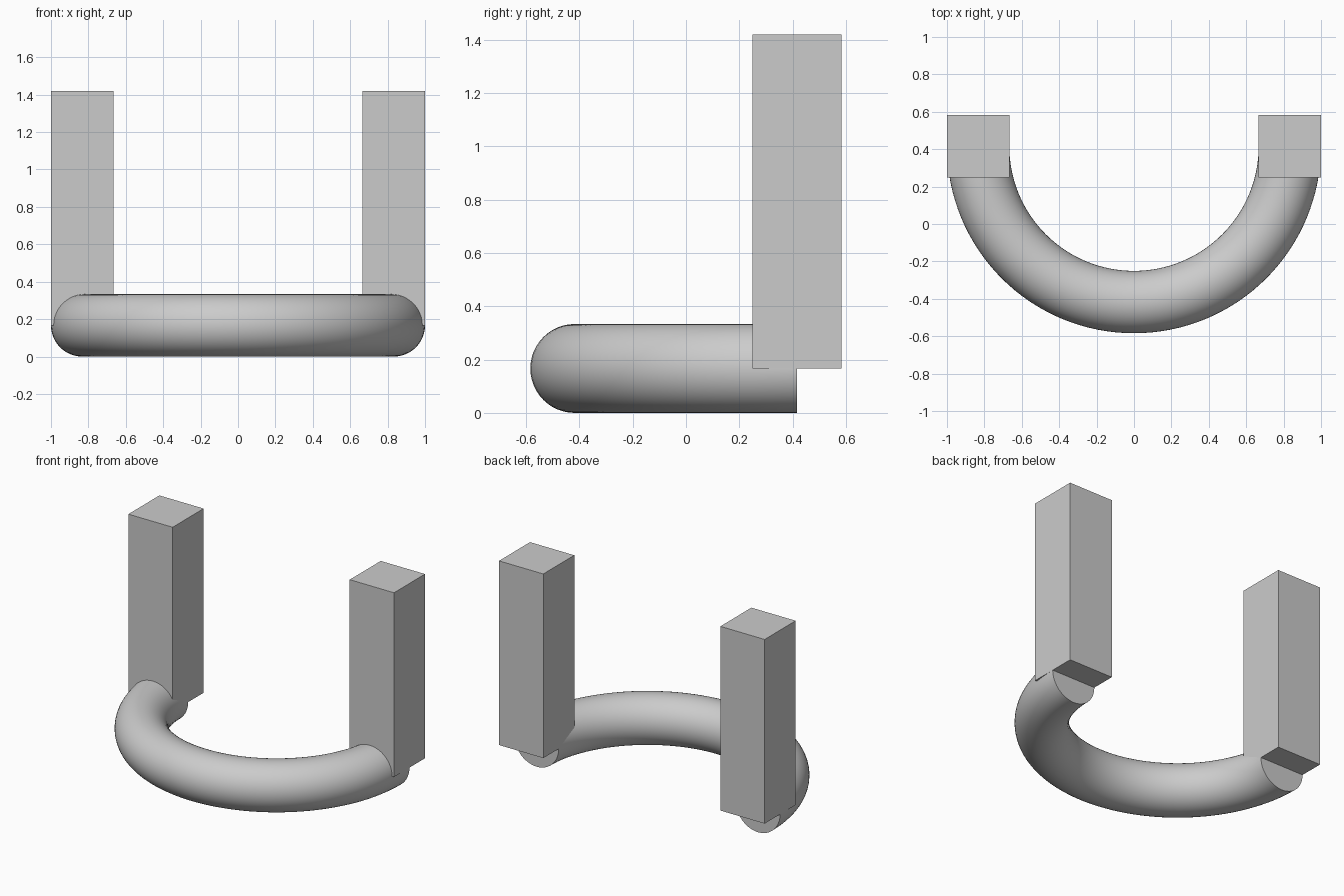
import bpy, bmesh, math
from mathutils import Vector, Matrix

cube = bpy.data.objects.get("Cube")
if cube:
    bpy.data.objects.remove(cube, do_unlink=True)

TUBE = 1 / 6          # tube radius, also half the post width
RING = 1 - TUBE       # radius of the bend
BACK = 0.416          # y of the post centres and tube ends
TOP = 1.42

grey = bpy.data.materials.new("plain grey")
grey.use_nodes = True
colour = (0.6, 0.6, 0.6, 1)
grey.diffuse_color = colour
grey.node_tree.nodes["Principled BSDF"].inputs["Base Color"].default_value = colour


def add_object(name, bm):
    bmesh.ops.recalc_face_normals(bm, faces=bm.faces)
    mesh = bpy.data.meshes.new(name)
    bm.to_mesh(mesh)
    bm.free()
    mesh.materials.append(grey)
    obj = bpy.data.objects.new(name, mesh)
    bpy.context.collection.objects.link(obj)
    return obj


# Half-ring tube: a circle swept through half a turn, capped at both ends
bm = bmesh.new()
place = Matrix.Translation((RING, BACK, TUBE)) @ Matrix.Rotation(math.pi / 2, 4, "X")
bmesh.ops.create_circle(bm, segments=48, radius=TUBE, matrix=place)
bmesh.ops.spin(bm, geom=bm.edges[:], cent=Vector((0, BACK, 0)), axis=Vector((0, 0, 1)),
               angle=-math.pi, steps=64)
bmesh.ops.holes_fill(bm, edges=[e for e in bm.edges if e.is_boundary], sides=0)
tube = add_object("curved_tube", bm)
bpy.ops.object.select_all(action="DESELECT")
tube.select_set(True)
bpy.context.view_layer.objects.active = tube
bpy.ops.object.shade_smooth_by_angle(angle=math.radians(30))

# Square posts standing on the tube ends
for name, side in (("left_post", 1), ("right_post", -1)):
    bm = bmesh.new()
    height = TOP - TUBE
    place = Matrix.Translation((side * RING, BACK, TUBE + height / 2))
    size = Matrix.Diagonal((2 * TUBE, 2 * TUBE, height, 1))
    bmesh.ops.create_cube(bm, size=1, matrix=place @ size)
    add_object(name, bm)
